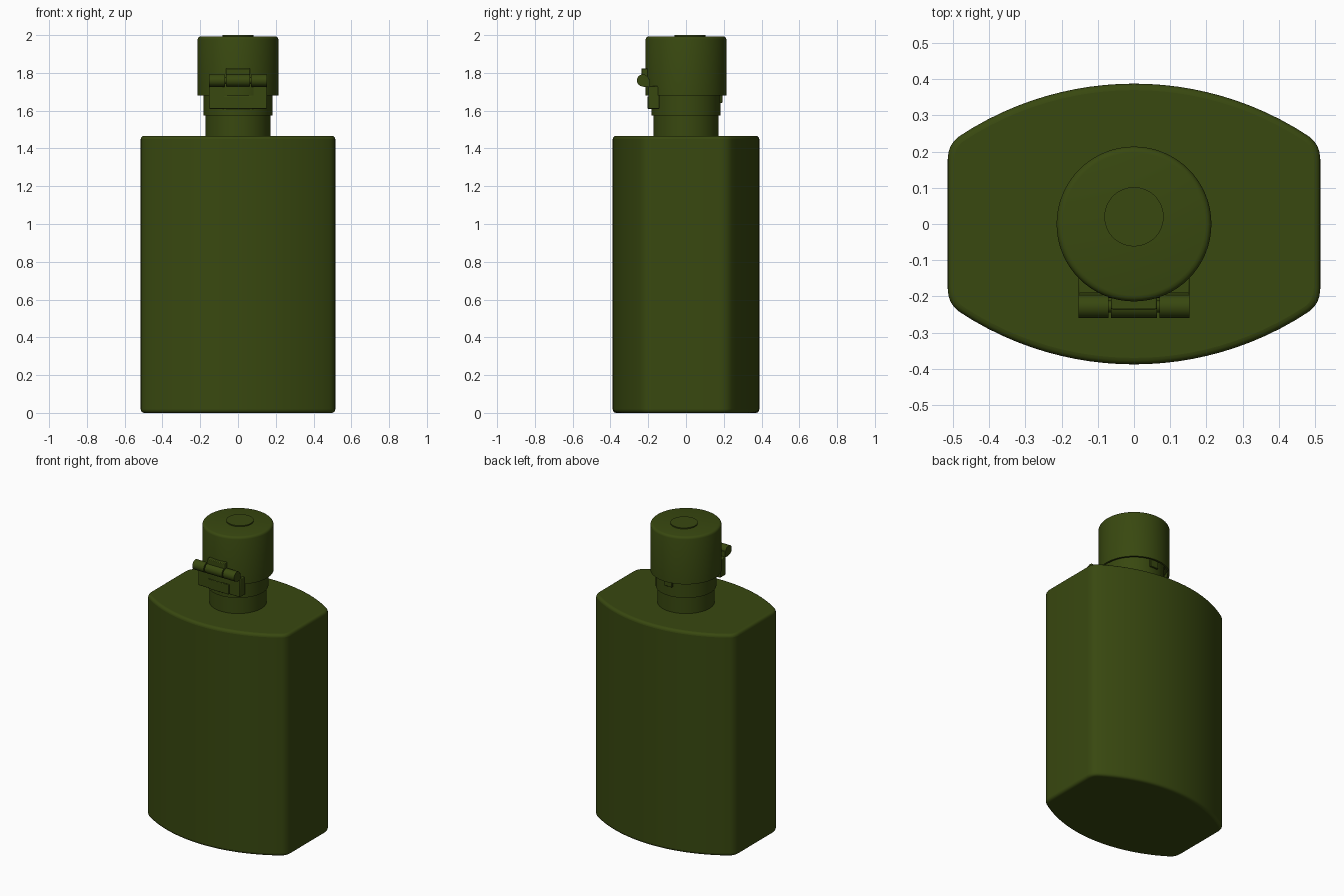
import bpy, bmesh, math
from mathutils import Matrix

if "Cube" in bpy.data.objects:
    bpy.data.objects.remove(bpy.data.objects["Cube"])

olive = bpy.data.materials.new("olive_green")
olive.diffuse_color = (0.040, 0.065, 0.005, 1)
olive.use_nodes = True
olive.node_tree.nodes["Principled BSDF"].inputs["Base Color"].default_value = olive.diffuse_color


def finish(name, bm, bevel=0, segs=3):
    bmesh.ops.recalc_face_normals(bm, faces=bm.faces)
    me = bpy.data.meshes.new(name)
    bm.to_mesh(me)
    bm.free()
    me.materials.append(olive)
    ob = bpy.data.objects.new(name, me)
    bpy.context.collection.objects.link(ob)
    bpy.ops.object.select_all(action='DESELECT')
    bpy.context.view_layer.objects.active = ob
    ob.select_set(True)
    if bevel:
        m = ob.modifiers.new("rounded_edges", 'BEVEL')
        m.width, m.segments = bevel, segs
        m.limit_method, m.angle_limit = 'ANGLE', math.radians(50)
    bpy.ops.object.shade_smooth_by_angle(angle=math.radians(35))
    return ob


def lathe(name, profile, n=64, y=0.0):
    """Spin (radius, z) points round the vertical axis; ends are capped."""
    bm = bmesh.new()
    rings = [[bm.verts.new((r * math.cos(2 * math.pi * i / n),
                            y + r * math.sin(2 * math.pi * i / n), z))
              for i in range(n)] for r, z in profile]
    for a, b in zip(rings, rings[1:]):
        for i in range(n):
            j = (i + 1) % n
            bm.faces.new((a[i], a[j], b[j], b[i]))
    bm.faces.new(rings[0])
    bm.faces.new(rings[-1])
    return finish(name, bm)


def box(name, x0, x1, y0, y1, z0, z1, bevel=0.004):
    bm = bmesh.new()
    mat = Matrix.Translation(((x0 + x1) / 2, (y0 + y1) / 2, (z0 + z1) / 2)) \
        @ Matrix.Diagonal((x1 - x0, y1 - y0, z1 - z0, 1))
    bmesh.ops.create_cube(bm, size=1, matrix=mat)
    return finish(name, bm, bevel, 2)


def rod_x(name, x0, x1, y, z, r):
    bm = bmesh.new()
    mat = Matrix.Translation(((x0 + x1) / 2, y, z)) @ Matrix.Rotation(math.pi / 2, 4, 'Y')
    bmesh.ops.create_cone(bm, cap_ends=True, segments=24, radius1=r, radius2=r,
                          depth=x1 - x0, matrix=mat)
    return finish(name, bm)


# Flask body: bowed front and back, flat sides, rounded corners
R, top_y, xe = 0.875, 0.388, 0.485
quarter = [(0.515, 0.178), (0.513, 0.197), (0.507, 0.215), (0.498, 0.229)]
for i in range(13):
    x = xe * (1 - i / 12)
    quarter.append((x, top_y - R + math.sqrt(R * R - x * x)))
half = quarter + [(-x, y) for x, y in reversed(quarter[:-1])]
outline = half + [(-x, -y) for x, y in half]
bm = bmesh.new()
base = bm.faces.new([bm.verts.new((x, y, 0)) for x, y in outline])
ext = bmesh.ops.extrude_face_region(bm, geom=[base])
bmesh.ops.translate(bm, vec=(0, 0, 1.467),
                    verts=[v for v in ext["geom"] if isinstance(v, bmesh.types.BMVert)])
finish("flask_body", bm, 0.018, 4)

# Neck with stepped collar
lathe("neck", [(0.172, 1.45), (0.172, 1.575), (0.182, 1.575), (0.182, 1.72)])

# Cap, hollow underneath
lathe("cap", [(0.17, 1.72), (0.202, 1.72), (0.202, 1.68), (0.214, 1.68), (0.214, 1.977),
              (0.211, 1.986), (0.205, 1.991), (0.197, 1.993)])
lathe("cap_button", [(0.082, 1.98), (0.082, 2.0)], 48, 0.02)

# Hinge bracket on the collar, with a raised lower plate
box("hinge_bracket", -0.153, 0.153, -0.198, -0.14, 1.61, 1.73)
box("hinge_plate", -0.075, 0.075, -0.204, -0.19, 1.61, 1.675, 0.002)
for side, s in (("left", -1), ("right", 1)):
    a, b = sorted((s * 0.07, s * 0.153))
    box("hinge_arm_" + side, a, b, -0.225, -0.19, 1.725, 1.765, 0.002)
    rod_x("hinge_knuckle_" + side, a, b, -0.228, 1.76, 0.032)
rod_x("hinge_knuckle_middle", -0.063, 0.063, -0.228, 1.76, 0.032)
rod_x("hinge_pin", -0.15, 0.15, -0.228, 1.76, 0.016)
box("hinge_cap_leaf", -0.063, 0.063, -0.236, -0.195, 1.755, 1.824)

# Small catch at the back of the collar
box("back_catch", -0.03, 0.03, 0.165, 0.192, 1.64, 1.69, 0.003)
